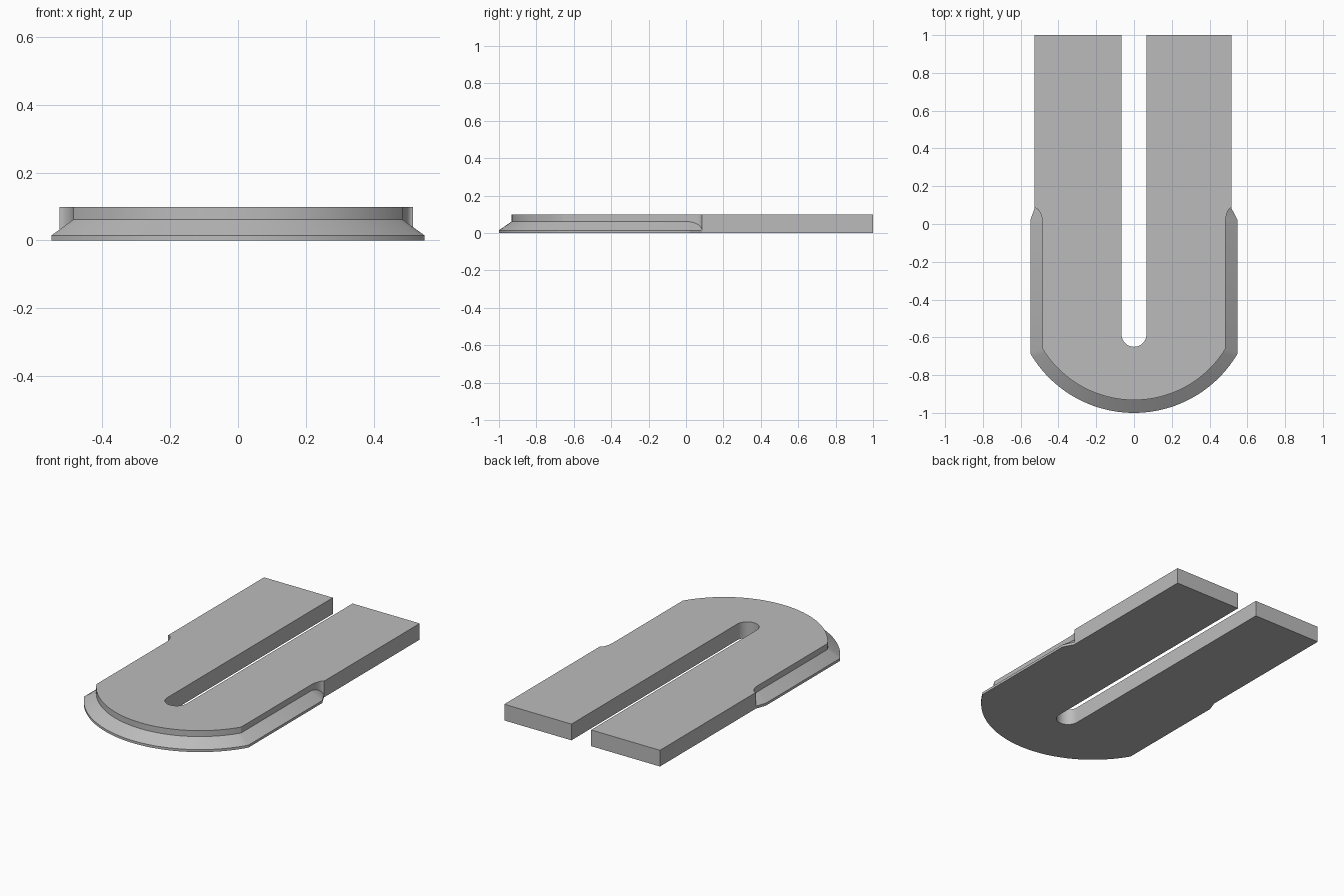
import bpy
import bmesh
from math import sin, cos, pi, asin, radians

cube = bpy.data.objects.get("Cube")
if cube:
    bpy.data.objects.remove(cube, do_unlink=True)

HEIGHT, LIP, SHOULDER = 0.098, 0.015, 0.062
RIM, WALL = 0.549, 0.484          # half widths of the flange and the raised wall
ARC_Y, RIM_R, WALL_R = -0.364, 0.636, 0.568
SLOT, SLOT_Y = 0.066, -0.584
LEG_RIGHT, LEG_LEFT = 0.515, 0.526


def both(x, y):
    """Outline point without a flange: lower xy, upper xy, shoulder height."""
    return ((x, y), (x, y), LIP)


def runout(side, leg, steps=10):
    """Flange fading into the leg, listed from front to back."""
    points = []
    for i in range(steps + 1):
        t = i / steps
        a = t * pi / 2
        low = (side * (RIM + (leg - RIM) * t), 0.02 + 0.065 * t)
        high = (side * (WALL + (leg - WALL) * (1 - cos(a))), 0.085 * sin(a))
        points.append((low, high, LIP + (SHOULDER - LIP) * cos(a)))
    return points


# Rounded nose
outline = []
low_max, high_max = asin(RIM / RIM_R), asin(WALL / WALL_R)
for i in range(49):
    t = i / 24 - 1
    a, b = t * low_max, t * high_max
    outline.append(((RIM_R * sin(a), ARC_Y - RIM_R * cos(a)),
                    (WALL_R * sin(b), ARC_Y - WALL_R * cos(b)), SHOULDER))

# Right side, central slot, left side
outline += runout(1, LEG_RIGHT)
outline += [both(LEG_RIGHT, 1), both(SLOT, 1)]
outline += [both(SLOT * cos(a), SLOT_Y - SLOT * sin(a))
            for a in (pi * i / 20 for i in range(21))]
outline += [both(-SLOT, 1), both(-LEG_LEFT, 1)]
outline += reversed(runout(-1, LEG_LEFT))

# Stack the outline in four levels and skin it
bm = bmesh.new()
levels = [
    [bm.verts.new((*low, 0)) for low, high, z in outline],
    [bm.verts.new((*low, LIP)) for low, high, z in outline],
    [bm.verts.new((*high, z)) for low, high, z in outline],
    [bm.verts.new((*high, HEIGHT)) for low, high, z in outline],
]
count = len(outline)
for lower, upper in zip(levels, levels[1:]):
    for i in range(count):
        j = (i + 1) % count
        bm.faces.new((lower[i], lower[j], upper[j], upper[i]))
bm.faces.new(reversed(levels[0]))
bm.faces.new(levels[-1])
bmesh.ops.remove_doubles(bm, verts=bm.verts, dist=0.0001)
bmesh.ops.dissolve_limit(bm, angle_limit=radians(0.1), verts=bm.verts, edges=bm.edges)
bmesh.ops.recalc_face_normals(bm, faces=bm.faces)

mesh = bpy.data.meshes.new("slotted_plate")
bm.to_mesh(mesh)
bm.free()
plate = bpy.data.objects.new("slotted_plate", mesh)
bpy.context.collection.objects.link(plate)

# Plain grey finish
grey = bpy.data.materials.new("plain_grey")
grey.use_nodes = True
colour = (0.5, 0.5, 0.5, 1)
grey.diffuse_color = colour
grey.node_tree.nodes["Principled BSDF"].inputs["Base Color"].default_value = colour
mesh.materials.append(grey)

bpy.ops.object.select_all(action="DESELECT")
plate.select_set(True)
bpy.context.view_layer.objects.active = plate
bpy.ops.object.shade_smooth_by_angle(angle=radians(25))
